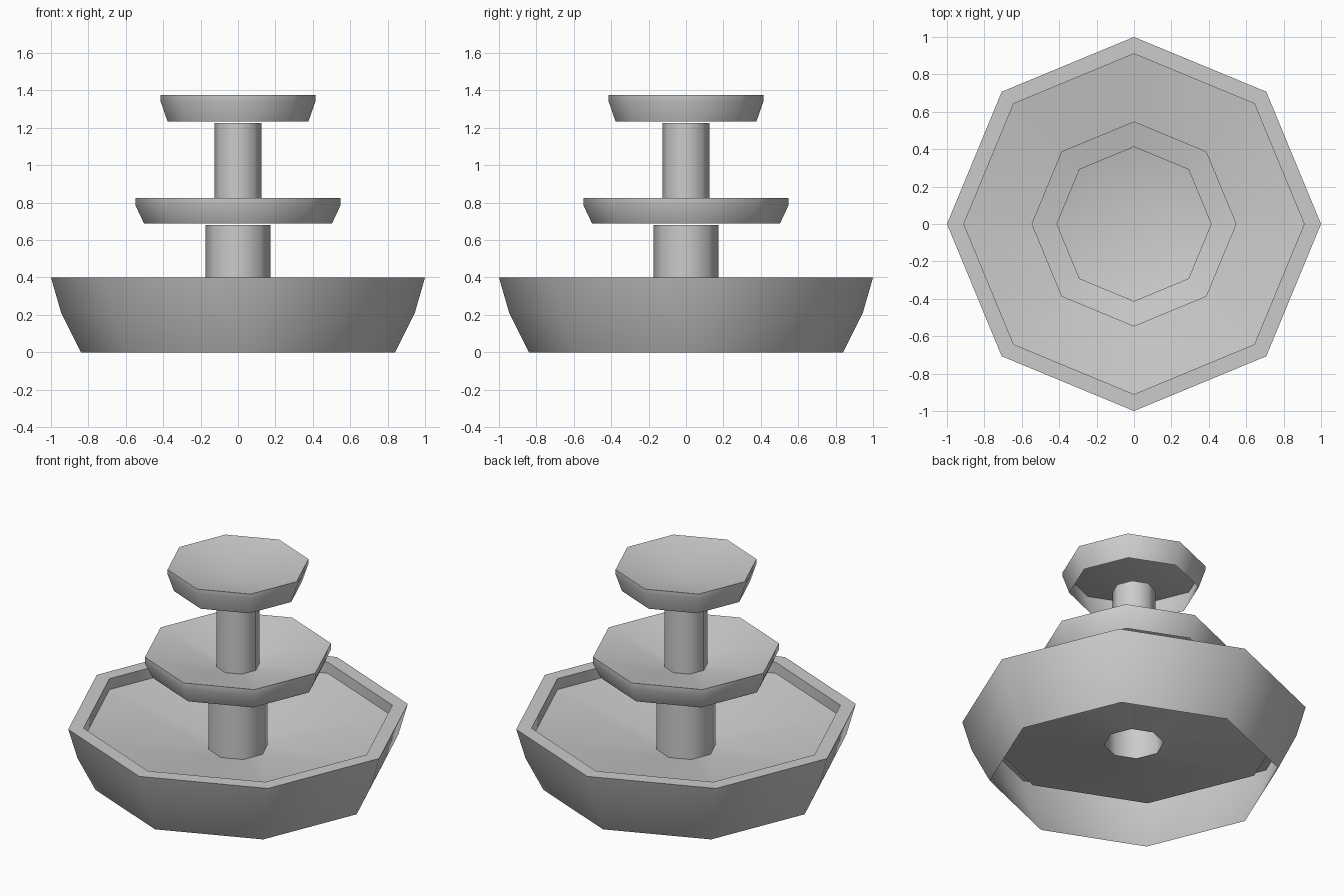
import bpy, bmesh
from math import sin, cos, pi, radians

if "Cube" in bpy.data.objects:
    bpy.data.objects.remove(bpy.data.objects["Cube"])

SIDES = 8


def lathe(name, profile):
    """Turn an open (radius, z) profile into an eight-sided shell."""
    bm = bmesh.new()
    rings = []
    for r, z in profile:
        if r == 0:
            rings.append([bm.verts.new((0, 0, z))] * SIDES)
        else:
            rings.append([bm.verts.new((r * cos(2 * pi * i / SIDES),
                                        r * sin(2 * pi * i / SIDES), z))
                          for i in range(SIDES)])
    for low, high in zip(rings, rings[1:]):
        for i in range(SIDES):
            j = (i + 1) % SIDES
            corners = [low[i], low[j], high[j], high[i]]
            bm.faces.new(list(dict.fromkeys(corners)))
    mesh = bpy.data.meshes.new(name)
    bm.to_mesh(mesh)
    bm.free()
    obj = bpy.data.objects.new(name, mesh)
    bpy.context.collection.objects.link(obj)
    bpy.ops.object.select_all(action='DESELECT')
    obj.select_set(True)
    bpy.context.view_layer.objects.active = obj
    bpy.ops.object.shade_smooth_by_angle(angle=radians(50))
    return obj


# Large basin: outer wall, flat rim, inner lip and floor sloping to the column
lathe("basin", [(0.84, 0), (0.945, 0.21), (1, 0.4), (0.91, 0.4),
                (0.91, 0.33), (0.173, 0.205)])

# Open column rising from the basin floor
lathe("lower_column", [(0.173, 0.205), (0.173, 0.68)])

# Middle dish, open underneath
lathe("middle_dish", [(0.503, 0.69), (0.548, 0.785), (0.548, 0.825),
                      (0.126, 0.73)])

# Slimmer column rising from the middle dish
lathe("upper_column", [(0.126, 0.73), (0.126, 1.225)])

# Top dish, sunk towards its centre
lathe("top_dish", [(0.377, 1.235), (0.415, 1.345), (0.415, 1.375), (0, 1.28)])
